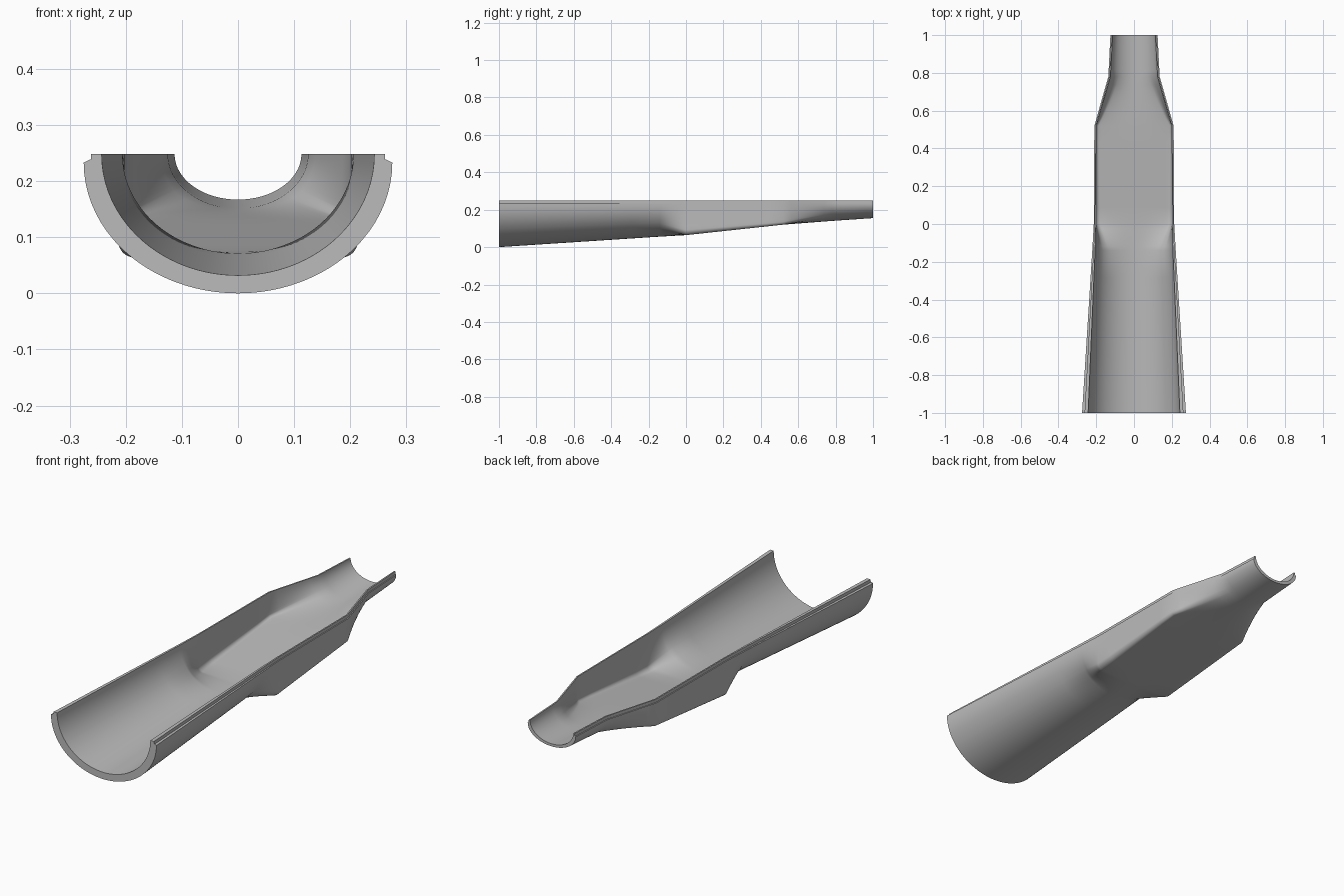
import bpy, bmesh, math
from mathutils import Vector

cube = bpy.data.objects.get("Cube")
if cube:
    bpy.data.objects.remove(cube)

grey = bpy.data.materials.new("plain grey")
grey.use_nodes = True
colour = (0.5, 0.5, 0.5, 1)
grey.diffuse_color = colour
grey.node_tree.nodes["Principled BSDF"].inputs["Base Color"].default_value = colour

TOP = 0.248      # height of the rim
LEDGE = 0.233    # height of the outer step below the rim
SIDE, ARC, FLOOR = 8, 8, 12


def quarter(rx, depth, top, radius, boxy):
    """Half trough from the rim down to the centre line."""
    pts = []
    count = SIDE + ARC + FLOOR
    for i in range(count + 1):
        if i <= SIDE:
            f = i / SIDE
            angle = 36 * f
            box = Vector((rx, -(depth - radius) * f))
        elif i <= SIDE + ARC:
            f = (i - SIDE) / ARC
            angle = 36 + 14 * f
            a = f * math.pi / 2
            box = Vector((rx - radius + radius * math.cos(a),
                          -depth + radius - radius * math.sin(a)))
        else:
            f = (i - SIDE - ARC) / FLOOR
            angle = 50 + 40 * f
            box = Vector(((rx - radius) * (1 - f), -depth))
        a = math.radians(angle)
        oval = Vector((rx * math.cos(a), -depth * math.sin(a)))
        p = oval.lerp(box, boxy)
        pts.append((p.x, top + p.y))
    return pts


def section(rx, bottom, wall, radius, boxy):
    """Closed wall outline: outer curve, stepped rim and inner curve."""
    outer = quarter(rx, LEDGE - bottom, LEDGE, radius, boxy)
    inner = quarter(rx - wall, TOP - bottom - wall, TOP, radius * 0.8, boxy)
    step = rx - wall * 0.42
    half = [*reversed(outer), (step, LEDGE), (step, TOP), *inner]
    return half + [(-x, z) for x, z in reversed(half[1:-1])], len(half)


# Stations: y, half width, bottom, wall, corner radius, boxiness
stations = [
    (-1.0, 0.275, 0.0, 0.032, 0.03, 0),
    (-0.14, 0.221, 0.056, 0.015, 0.03, 0),
    (0.0, 0.213, 0.064, 0.011, 0.028, 1),
    (0.52, 0.21, 0.12, 0.011, 0.015, 1),
    (0.78, 0.136, 0.14, 0.011, 0.015, 0),
    (1.0, 0.125, 0.155, 0.012, 0.015, 0),
]

# Split each span so the blends stay smooth
rows = []
for a, b in zip(stations, stations[1:]):
    steps = 6
    rows += [[p + (q - p) * k / steps for p, q in zip(a, b)] for k in range(steps)]
rows.append(stations[-1])

# Loft the wall through the sections
bm = bmesh.new()
rings = []
for y, *shape in rows:
    outline, n = section(*shape)
    # Centre points of the outer and inner curves are shared by both halves
    rings.append([bm.verts.new((x, y, z)) for x, z in outline])
size = len(rings[0])
for r, s in zip(rings, rings[1:]):
    for i in range(size):
        j = (i + 1) % size
        bm.faces.new((r[i], r[j], s[j], s[i]))

# Close both ends with strips across the wall
for ring in (rings[0], rings[-1]):
    m = n - 1
    q = SIDE + ARC + FLOOR
    for sign in (1, -1):
        for k in range(q):
            quad = [k, k + 1, m - k - 1, m - k]
            bm.faces.new([ring[(sign * i) % size] for i in quad])
        rim = [q, q + 1, q + 2, q + 3]
        bm.faces.new([ring[(sign * i) % size] for i in rim])
bmesh.ops.recalc_face_normals(bm, faces=bm.faces)

mesh = bpy.data.meshes.new("half_duct_shell")
bm.to_mesh(mesh)
bm.free()
mesh.materials.append(grey)
shell = bpy.data.objects.new("half_duct_shell", mesh)
bpy.context.collection.objects.link(shell)
bpy.context.view_layer.objects.active = shell
shell.select_set(True)
bpy.ops.object.shade_smooth_by_angle(angle=math.radians(35))
